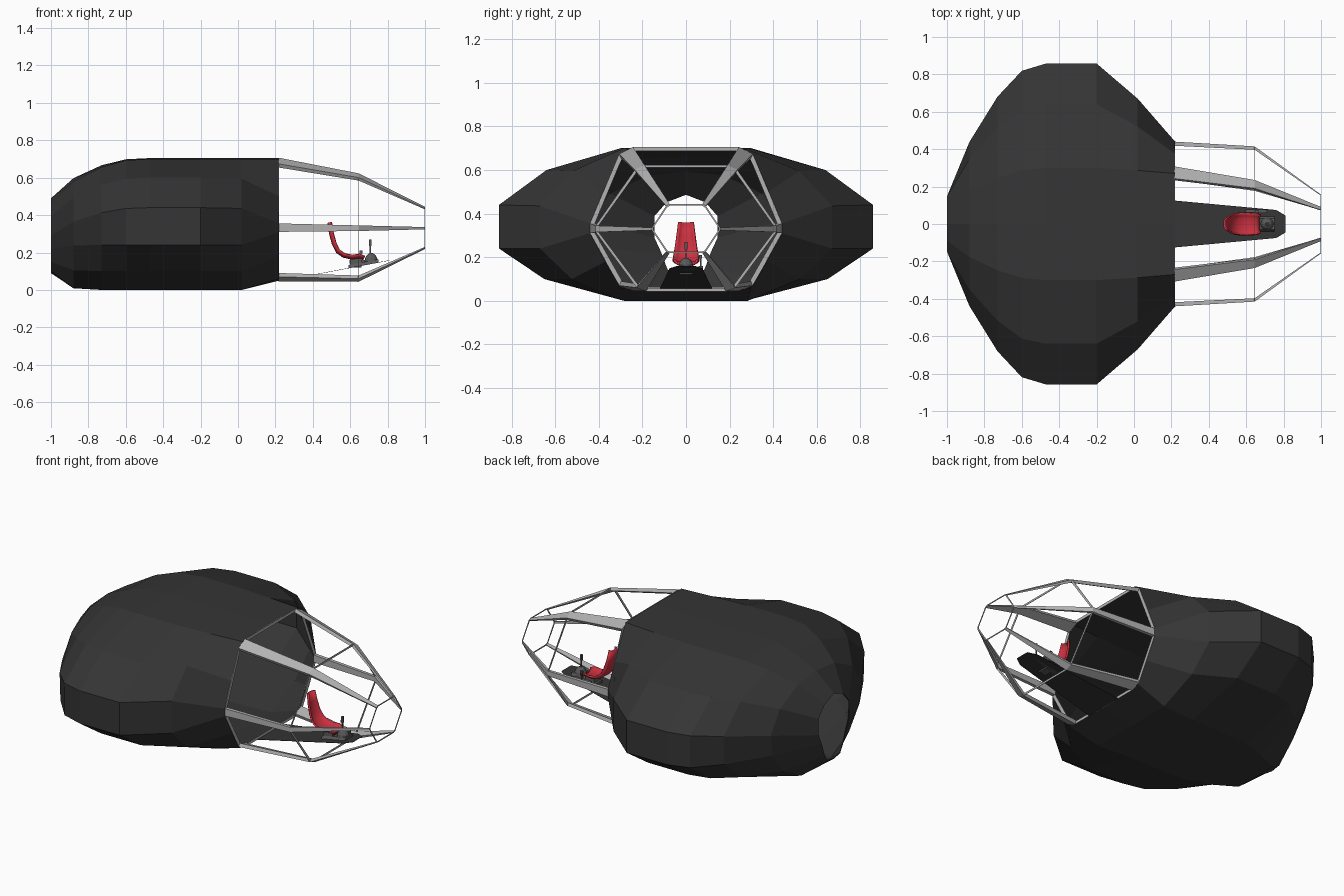
import bpy, bmesh, math
from mathutils import Vector

if "Cube" in bpy.data.objects:
    bpy.data.objects.remove(bpy.data.objects["Cube"])


def material(name, col):
    m = bpy.data.materials.new(name)
    m.diffuse_color = (*col, 1)
    m.use_nodes = True
    m.node_tree.nodes["Principled BSDF"].inputs["Base Color"].default_value = m.diffuse_color
    return m


DARK = material("charcoal", (0.035, 0.035, 0.035))
LIGHT = material("metal", (0.45, 0.45, 0.45))
RED = material("red", (0.6, 0.03, 0.05))
GREY = material("mid_grey", (0.1, 0.1, 0.1))


def make(name, verts, faces, mat, thick=0, smooth=False):
    bm = bmesh.new()
    vs = [bm.verts.new(v) for v in verts]
    for f in faces:
        bm.faces.new([vs[i] for i in f])
    bmesh.ops.recalc_face_normals(bm, faces=bm.faces)
    me = bpy.data.meshes.new(name)
    bm.to_mesh(me)
    bm.free()
    for p in me.polygons:
        p.use_smooth = smooth
    ob = bpy.data.objects.new(name, me)
    bpy.context.collection.objects.link(ob)
    me.materials.append(mat)
    if thick:
        mod = ob.modifiers.new("thickness", "SOLIDIFY")
        mod.thickness = thick
        mod.offset = -1
    return ob


def loft(name, rings, mat, closed=True, caps=False, **kw):
    n = len(rings[0])
    faces = []
    for r in range(len(rings) - 1):
        for i in range(n if closed else n - 1):
            j = (i + 1) % n
            faces.append((r * n + i, r * n + j, (r + 1) * n + j, (r + 1) * n + i))
    if caps:
        faces += [tuple(range(n)), tuple(range(len(rings) * n - n, len(rings) * n))]
    return make(name, [v for r in rings for v in r], faces, mat, **kw)


def box(name, lo, hi, mat):
    rings = [[(x, lo[1], lo[2]), (x, hi[1], lo[2]), (x, hi[1], hi[2]), (x, lo[1], hi[2])]
             for x in (lo[0], hi[0])]
    return loft(name, rings, mat, caps=True)


# Hull: half sections (y, z) at the cabin mouth, the widest part and the rear opening
front = [(0, .705), (.31, .675), (.375, .5), (.44, .355), (.44, .31), (.37, .18), (.30, .06), (0, .05)]
wide = [(0, .705), (.30, .70), (.64, .60), (.858, .44), (.858, .24), (.65, .10), (.27, 0), (0, 0)]
back = [(0, .49), (.09, .455), (.147, .39), (.147, .29), (.115, .22), (.09, .15), (.06, .10), (0, .09)]
front[1] = (.27, .70)
# station: x, target section, blend of y, blend of upper z, blend of lower z
stations = [(.22, front, 1, 1, 1), (.02, front, .45, .05, 0), (-.20, wide, 0, 0, 0), (-.47, wide, 0, 0, 0),
            (-.60, back, .055, .03, .0), (-.73, back, .25, .18, .0), (-.88, back, .59, .5, .1), (-1, back, 1, 1, 1)]
rings = []
for x, sec, ty, tu, tl in stations:
    half = []
    for i, (a, b) in enumerate(zip(wide, sec)):
        tz = tu if i < 4 else tl
        half.append((x, a[0] + (b[0] - a[0]) * ty, a[1] + (b[1] - a[1]) * tz))
    rings.append(half + [(p[0], -p[1], p[2]) for p in half[-2:0:-1]])
loft("hull_shell", rings, DARK, thick=.005)

# Cockpit cage: tapering ribs; each rib is (outer centre points, tangent, widths)
XS = (.22, .645, 1.0)
ribs = [([(.275, .69), (.213, .612), (.083, .44)], (.89, -.45), (.072, .05, .018)),
        ([(.44, .333), (.415, .33), (.157, .33)], (0, -1), (.045, .03, .012)),
        ([(.275, .058), (.205, .052), (.083, .222)], (-.93, -.36), (.066, .046, .016))]
DEPTH = (.022, .018, .006)
outline = [[], [], []]
for k, (pts, tan, widths) in enumerate(ribs):
    t = Vector((0, *tan)).normalized()
    inward = Vector((0, t.z, -t.y))
    secs = []
    for i, ((y, z), w) in enumerate(zip(pts, widths)):
        c = Vector((XS[i], y, z))
        a, b = c - t * w / 2, c + t * w / 2
        outline[i] += [a, b]
        secs.append([a, b, b + inward * DEPTH[i], a + inward * DEPTH[i]])
    for side in (1, -1):
        loft(f"cage_rib_{k}_{'left' if side > 0 else 'right'}",
             [[(v.x, v.y * side, v.z) for v in s] for s in secs], LIGHT, caps=True)

# Cage hoops: flat bands across the ribs
for i, (half, width) in enumerate(zip(outline, (.022, .014, .008))):
    ring = half + [Vector((v.x, -v.y, v.z)) for v in reversed(half)]
    mid = Vector((XS[i], 0, .35))
    inner = [p + (mid - p).normalized() * width for p in ring]
    loft(f"cage_hoop_{i}", [ring, inner], LIGHT, thick=.003)


# Sloping floor plank
def floor_z(x):
    return .045 + (x - .22) * .19


edge = [(.22, .125), (.76, .075), (.81, .045)]
outline2 = [(x, y, floor_z(x)) for x, y in edge] + [(x, -y, floor_z(x)) for x, y in reversed(edge)]
make("floor_plank", outline2, [range(6)], DARK, thick=.002)

# Bucket seat: curved sheet with raised edges
path = [(.487, .36, .028), (.497, .30, .036), (.512, .245, .044), (.532, .205, .051), (.565, .182, .055),
        (.61, .172, .055), (.65, .178, .053), (.672, .168, .045)]
rows = []
for i, (x, z, w) in enumerate(path):
    p, q = path[max(i - 1, 0)], path[min(i + 1, len(path) - 1)]
    d = Vector((q[0] - p[0], 0, q[1] - p[1])).normalized()
    up = Vector((-d.z, 0, d.x))
    rows.append([Vector((x, 0, z)) + Vector((0, w * s, 0)) + up * .016 * s ** 4
                 for s in (-1, -.8, -.5, 0, .5, .8, 1)])
loft("seat", rows, RED, closed=False, thick=.01, smooth=True)

# Seat pedestal and tilted foot well base
box("seat_pedestal", (.60, -.03, .12), (.66, .03, .168), GREY)
loft("console_base", [[(x, -.04, floor_z(x)), (x, .04, floor_z(x)), (x, .03, floor_z(x) + .018),
                       (x, -.03, floor_z(x) + .018)] for x in (.59, .75)], GREY, caps=True)

# Domed stick boot and control stick
dome = []
for a in (0, 25, 50, 75):
    r, h = .036 * math.cos(math.radians(a)), .05 * math.sin(math.radians(a))
    dome.append([(.712 + r * math.cos(t * math.tau / 12), r * math.sin(t * math.tau / 12), .148 + h)
                 for t in range(12)])
loft("stick_boot", dome, GREY, caps=True)
box("control_stick", (.704, -.003, .19), (.71, .003, .25), GREY)
box("stick_grip", (.701, -.006, .235), (.713, .006, .27), GREY)

# Side lever console
box("side_console", (.595, .058, .14), (.71, .078, .16), GREY)
box("side_lever", (.655, .064, .158), (.661, .07, .2), GREY)
box("lever_knob", (.65, .06, .195), (.666, .074, .21), GREY)
